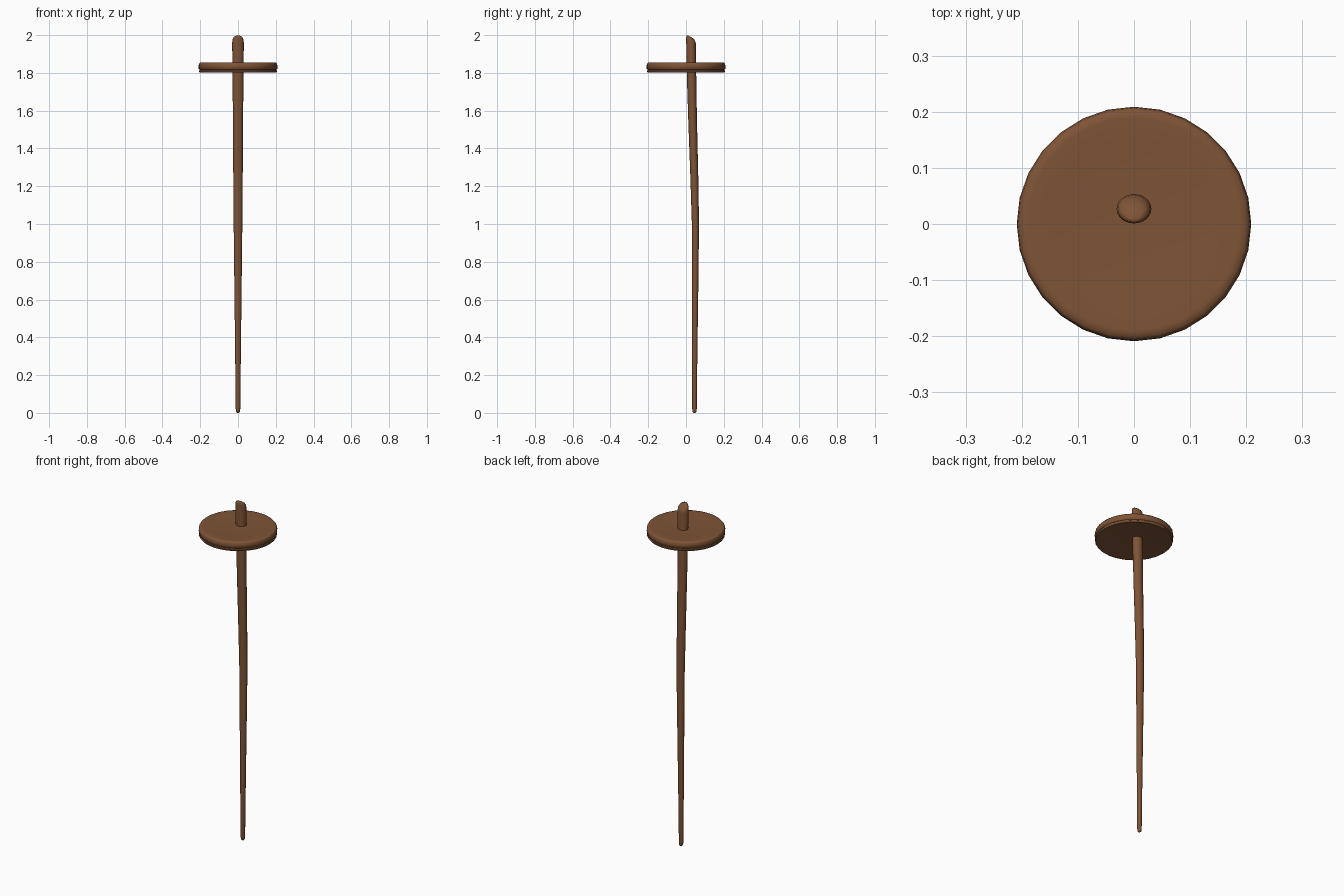
import bpy, bmesh, math

if "Cube" in bpy.data.objects:
    bpy.data.objects.remove(bpy.data.objects["Cube"])

wood = bpy.data.materials.new("brown_wood")
wood.diffuse_color = (0.21, 0.088, 0.037, 1)
wood.use_nodes = True
wood.node_tree.nodes["Principled BSDF"].inputs["Base Color"].default_value = wood.diffuse_color


def loft(name, rings, sides, angle):
    """Skin elliptical rings (cy, z, rx, ry, slant) into a closed solid."""
    bm = bmesh.new()
    loops = []
    for cy, z, rx, ry, slant in rings:
        loop = []
        for i in range(sides):
            a = 2 * math.pi * i / sides
            y = ry * math.sin(a)
            loop.append(bm.verts.new((rx * math.cos(a), cy + y, z - slant * y)))
        loops.append(loop)
    for lo, hi in zip(loops, loops[1:]):
        for i in range(sides):
            j = (i + 1) % sides
            bm.faces.new((lo[i], lo[j], hi[j], hi[i]))
    bm.faces.new(loops[0][::-1])
    bm.faces.new(loops[-1])
    me = bpy.data.meshes.new(name)
    bm.to_mesh(me)
    bm.free()
    me.materials.append(wood)
    ob = bpy.data.objects.new(name, me)
    bpy.context.collection.objects.link(ob)
    bpy.context.view_layer.objects.active = ob
    ob.select_set(True)
    bpy.ops.object.shade_smooth_by_angle(angle=math.radians(angle))
    ob.select_set(False)
    return ob


# Tapered, slightly bowed shaft with a slanted rounded top
loft("shaft", [
    (0.045, 0.0, 0.005, 0.005, 0),
    (0.045, 0.006, 0.010, 0.010, 0),
    (0.045, 0.02, 0.012, 0.012, 0),
    (0.046, 0.30, 0.015, 0.014, 0),
    (0.048, 0.65, 0.019, 0.017, 0),
    (0.050, 1.00, 0.023, 0.019, 0),
    (0.044, 1.25, 0.025, 0.021, 0),
    (0.035, 1.55, 0.027, 0.023, 0),
    (0.029, 1.80, 0.029, 0.025, 0),
    (0.027, 1.96, 0.031, 0.026, 0.4),
    (0.026, 1.975, 0.029, 0.025, 0.5),
    (0.023, 1.987, 0.023, 0.020, 0.5),
    (0.020, 1.993, 0.012, 0.012, 0.5),
], 20, 60)

# Round whorl with rounded top edge and a thin groove above its lower lip
profile = [(0.196, 1.803), (0.204, 1.802), (0.207, 1.806), (0.207, 1.811),
           (0.203, 1.814), (0.203, 1.818), (0.208, 1.822), (0.209, 1.835),
           (0.207, 1.848), (0.202, 1.854), (0.19, 1.855), (0.15, 1.852)]
loft("whorl", [(0, z, r, r, 0) for r, z in profile], 28, 50)
